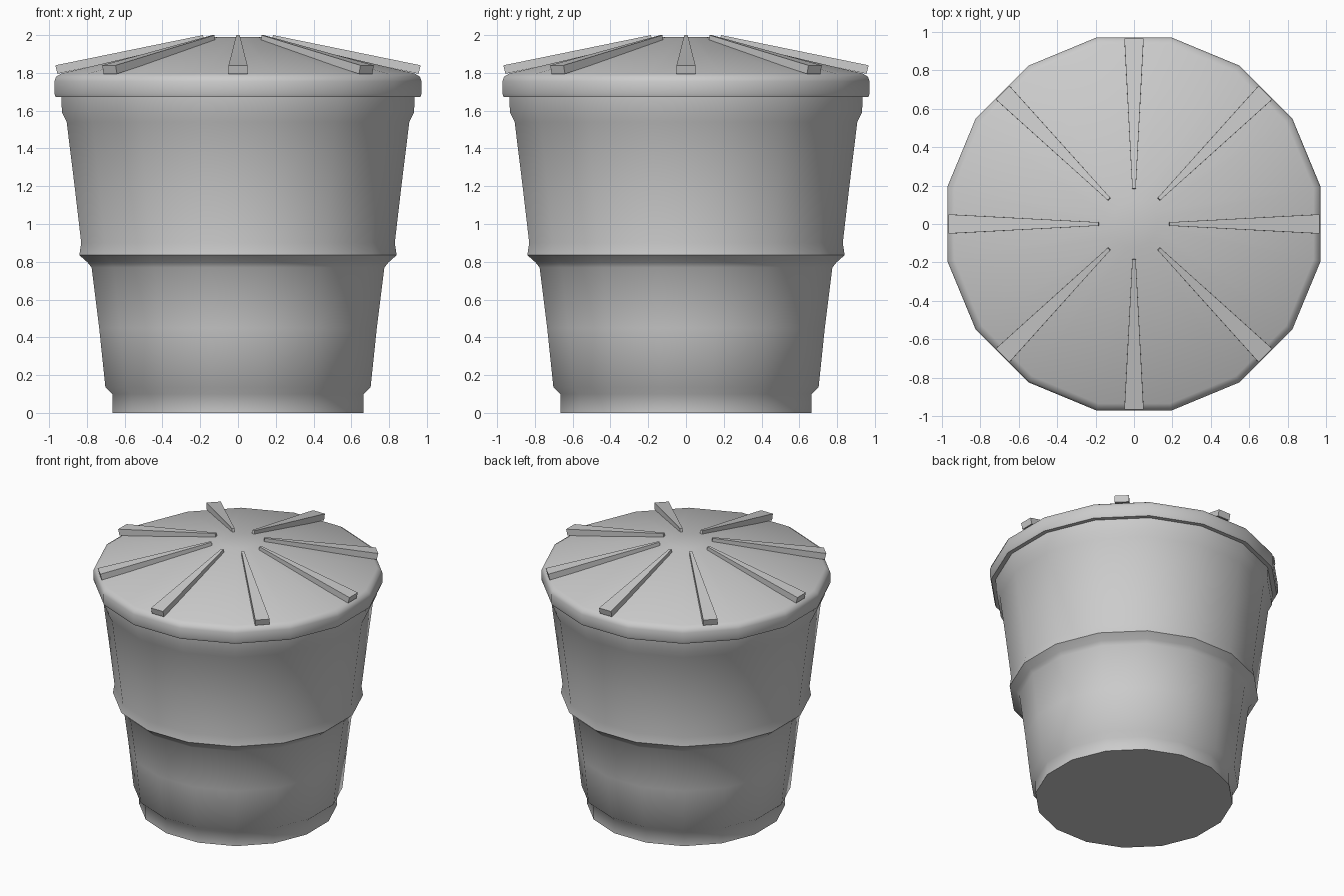
import bpy, bmesh, math
from mathutils import Matrix

SIDES = 16
STEP = 2 * math.pi / SIDES
FLAT = math.cos(STEP / 2)

cube = bpy.data.objects.get("Cube")
if cube:
    bpy.data.objects.remove(cube, do_unlink=True)

grey = bpy.data.materials.new("plain_grey")
grey.use_nodes = True
colour = (0.6, 0.6, 0.6, 1)
grey.diffuse_color = colour
grey.node_tree.nodes["Principled BSDF"].inputs["Base Color"].default_value = colour


def make_object(name, bm, angle):
    bmesh.ops.recalc_face_normals(bm, faces=bm.faces)
    mesh = bpy.data.meshes.new(name)
    bm.to_mesh(mesh)
    bm.free()
    mesh.materials.append(grey)
    ob = bpy.data.objects.new(name, mesh)
    bpy.context.collection.objects.link(ob)
    bpy.ops.object.select_all(action="DESELECT")
    ob.select_set(True)
    bpy.context.view_layer.objects.active = ob
    bpy.ops.object.shade_smooth_by_angle(angle=math.radians(angle))
    return ob


def turned(name, profile, angle=50):
    """Closed 16-sided turning; profile gives (half width across flats, z)."""
    bm = bmesh.new()
    rings = []
    for width, z in profile:
        r = width / FLAT
        rings.append([bm.verts.new((r * math.cos((i + 0.5) * STEP),
                                    r * math.sin((i + 0.5) * STEP), z))
                      for i in range(SIDES)])
    for low, high in zip(rings, rings[1:]):
        for i in range(SIDES):
            j = (i + 1) % SIDES
            bm.faces.new((low[i], low[j], high[j], high[i]))
    bm.faces.new(rings[0])
    bm.faces.new(rings[-1])
    return make_object(name, bm, angle)


# Stepped, tapering bin body
turned("bin_body", [
    (0.665, 0), (0.665, 0.1), (0.702, 0.135), (0.735, 0.45),
    (0.775, 0.77), (0.797, 0.797), (0.84, 0.835), (0.83, 0.9),
    (0.865, 1.2), (0.907, 1.54), (0.932, 1.59), (0.936, 1.69)])

# Lid with rounded rim and shallow cone
turned("lid", [
    (0.965, 1.672), (0.972, 1.69), (0.972, 1.755), (0.963, 1.78),
    (0.935, 1.797), (0.12, 1.99)])

# Eight tapered ribs radiating over the lid
bm = bmesh.new()
for k in range(8):
    turn = Matrix.Rotation(k * math.pi / 4, 4, "Z")
    # Each end: (radius, half width, bottom z, top z)
    ends = []
    for bottom_r, top_r, half, bottom, top in (
            (0.18, 0.185, 0.009, 1.965, 2.0),
            (0.956, 0.967, 0.05, 1.795, 1.84)):
        ends.append([bm.verts.new(turn @ Matrix.Translation((r, y, z)).translation)
                     for r, y, z in ((bottom_r, -half, bottom), (bottom_r, half, bottom),
                                     (top_r, half, top), (top_r, -half, top))])
    inner, outer = ends
    bm.faces.new(inner)
    bm.faces.new(outer)
    for i in range(4):
        j = (i + 1) % 4
        bm.faces.new((inner[i], inner[j], outer[j], outer[i]))
make_object("lid_ribs", bm, 30)
